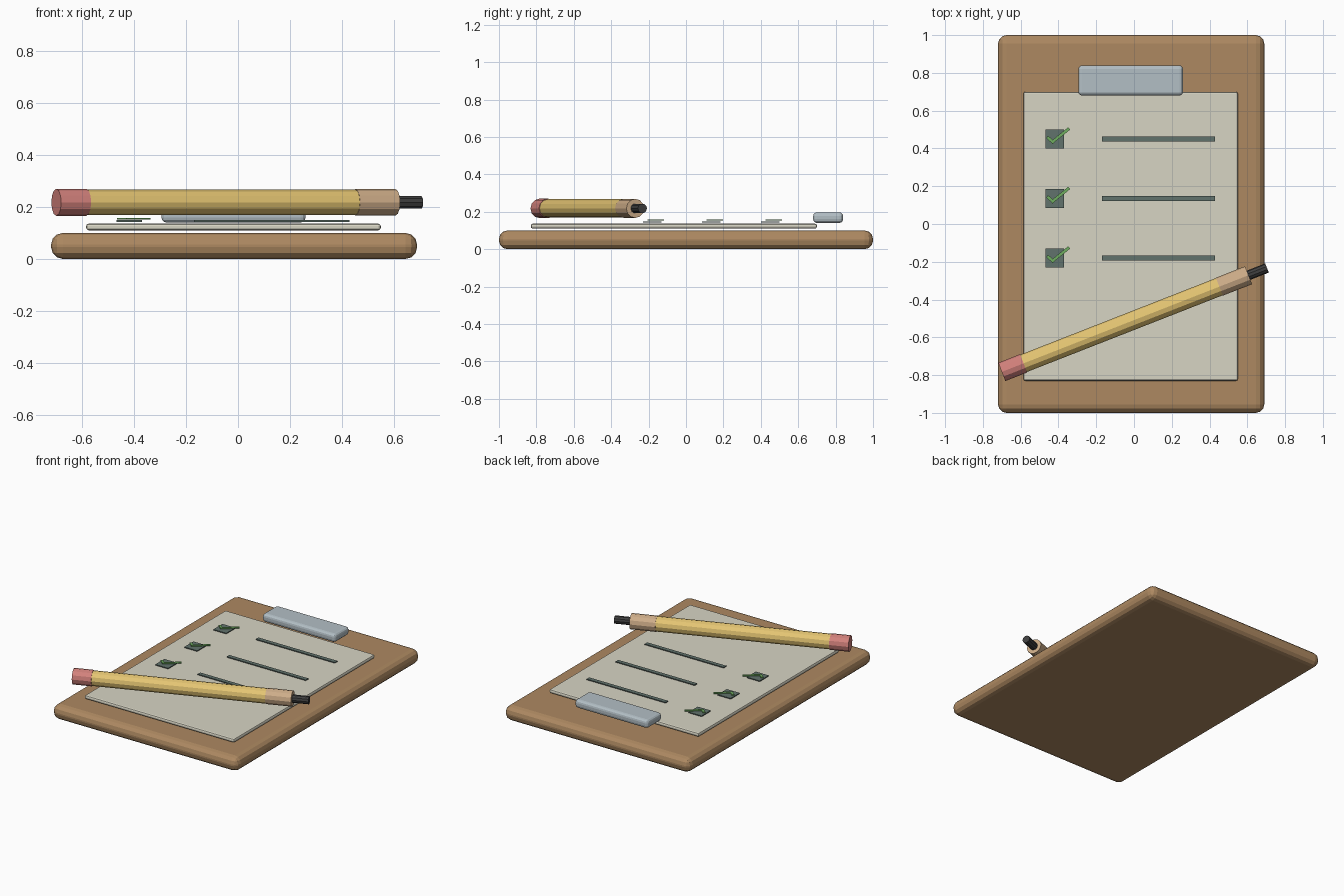
import bpy
from math import atan2, cos, sin, hypot, pi
from mathutils import Matrix, Vector

if "Cube" in bpy.data.objects:
    bpy.data.objects.remove(bpy.data.objects["Cube"])


def mat(name, rgb):
    m = bpy.data.materials.new(name)
    m.diffuse_color = (*rgb, 1)
    m.use_nodes = True
    m.node_tree.nodes["Principled BSDF"].inputs["Base Color"].default_value = m.diffuse_color
    return m


BROWN = mat("board_brown", (0.42, 0.25, 0.12))
CREAM = mat("paper_cream", (0.68, 0.66, 0.55))
STEEL = mat("clip_steel", (0.45, 0.52, 0.56))
SLATE = mat("ink_slate", (0.12, 0.17, 0.15))
GREEN = mat("tick_green", (0.16, 0.42, 0.12))
YELLOW = mat("pencil_yellow", (0.78, 0.56, 0.17))
PINK = mat("eraser_pink", (0.65, 0.22, 0.20))
WOOD = mat("pencil_wood", (0.62, 0.42, 0.25))
LEAD = mat("pencil_lead", (0.05, 0.05, 0.05))


def box(name, x, y, z, material, bevel=0, segments=2, angle=0):
    """Box from (min, max) ranges, optionally bevelled and turned about z."""
    bpy.ops.mesh.primitive_cube_add(size=1)
    ob = bpy.context.object
    ob.name = name
    size = Vector([r[1] - r[0] for r in (x, y, z)])
    ob.data.transform(Matrix.Diagonal((*size, 1)))
    ob.location = [(r[0] + r[1]) / 2 for r in (x, y, z)]
    ob.rotation_euler.z = angle
    ob.data.materials.append(material)
    if bevel:
        b = ob.modifiers.new("rounded_edges", 'BEVEL')
        b.width, b.segments = bevel, segments
    return ob


def bar(name, a, b, width, z, material):
    """Thin flat bar between two points in plan."""
    cx, cy = (a[0] + b[0]) / 2, (a[1] + b[1]) / 2
    half = hypot(b[0] - a[0], b[1] - a[1]) / 2
    return box(name, (cx - half, cx + half), (cy - width / 2, cy + width / 2), z,
               material, angle=atan2(b[1] - a[1], b[0] - a[0]))


# Board, paper and clip
box("board", (-0.72, 0.69), (-1, 1), (0, 0.10), BROWN, 0.045, 3)
box("paper", (-0.585, 0.55), (-0.83, 0.70), (0.11, 0.136), CREAM, 0.01)
box("clip", (-0.295, 0.26), (0.68, 0.84), (0.14, 0.197), STEEL, 0.02, 3)

# Three checklist rows: box, tick and written line
for i in range(3):
    y = 0.45 - 0.315 * i
    box(f"checkbox_{i}", (-0.468, -0.37), (y - 0.049, y + 0.049), (0.143, 0.149), SLATE)
    box(f"text_line_{i}", (-0.17, 0.43), (y - 0.014, y + 0.014), (0.143, 0.149), SLATE)
    bar(f"tick_short_{i}", (-0.46, y + 0.011), (-0.425, y - 0.02), 0.016, (0.152, 0.158), GREEN)
    bar(f"tick_long_{i}", (-0.437, y - 0.02), (-0.343, y + 0.056), 0.016, (0.152, 0.158), GREEN)

# Pencil sections laid along one axis
START, END = Vector((-0.70, -0.783, 0.218)), Vector((0.704, -0.233, 0.218))
AXIS = (END - START).normalized()
for name, t0, t1, r, sides, material in (
        ("pencil_eraser", 0, 0.124, 0.052, 12, PINK),
        ("pencil_body", 0.124, 1.237, 0.049, 12, YELLOW),
        ("pencil_wood", 1.237, 1.403, 0.051, 12, WOOD),
        ("pencil_lead", 1.403, 1.508, 0.026, 10, LEAD)):
    bpy.ops.mesh.primitive_cylinder_add(vertices=sides, radius=r, depth=t1 - t0)
    ob = bpy.context.object
    ob.name = name
    ob.location = START + AXIS * (t0 + t1) / 2
    ob.rotation_euler = (0, pi / 2, atan2(AXIS.y, AXIS.x))
    ob.data.materials.append(material)
